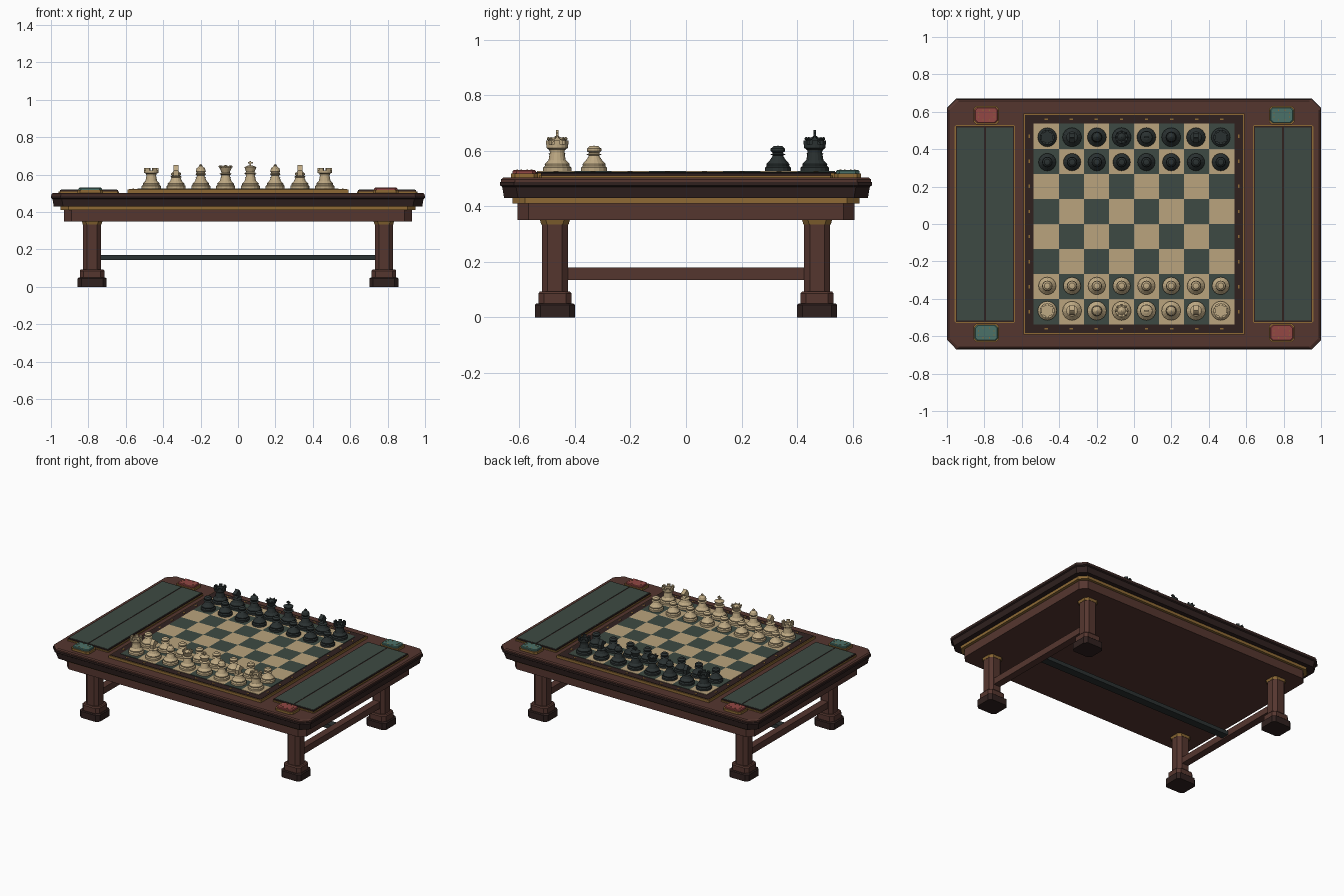
import bpy, bmesh, math
from mathutils import Matrix, Vector

if "Cube" in bpy.data.objects:
    bpy.data.objects.remove(bpy.data.objects["Cube"])


def material(name, code):
    lin = []
    for i in (0, 2, 4):
        c = int(code[i:i + 2], 16) / 255
        lin.append(c / 12.92 if c < 0.04 else ((c + 0.055) / 1.055) ** 2.4)
    m = bpy.data.materials.new(name)
    m.use_nodes = True
    m.diffuse_color = (*lin, 1)
    m.node_tree.nodes["Principled BSDF"].inputs["Base Color"].default_value = (*lin, 1)
    return m


brown = material("brown wood", "55362f")
dark = material("dark wood", "30211f")
gold = material("aged gold", "8e6a35")
felt = material("green felt", "3d4a43")
cream = material("cream square", "baa47d")
ivory = material("ivory piece", "bfaa84")
black = material("black piece", "2a3131")
red = material("red plaque", "934744")
teal = material("teal plaque", "4b7168")


def finish(bm, name, mats):
    bmesh.ops.recalc_face_normals(bm, faces=bm.faces)
    mesh = bpy.data.meshes.new(name)
    bm.to_mesh(mesh)
    bm.free()
    for m in mats:
        mesh.materials.append(m)
    return mesh


def place(mesh, name, loc=(0, 0, 0), turn=0):
    ob = bpy.data.objects.new(name, mesh)
    ob.location = loc
    ob.rotation_euler.z = turn
    bpy.context.collection.objects.link(ob)
    return ob


def slab(name, mat, center, half, levels, chamfer=0.0):
    """Stack of corner-cut rectangles; levels are (height, inset)."""
    bm = bmesh.new()
    rings = []
    for z, inset in levels:
        hx, hy, c = half[0] - inset, half[1] - inset, chamfer
        if c:
            pts = [(hx, hy - c), (hx - c, hy), (c - hx, hy), (-hx, hy - c),
                   (-hx, c - hy), (c - hx, -hy), (hx - c, -hy), (hx, c - hy)]
        else:
            pts = [(hx, hy), (-hx, hy), (-hx, -hy), (hx, -hy)]
        rings.append([bm.verts.new((center[0] + x, center[1] + y, z)) for x, y in pts])
    for a, b in zip(rings, rings[1:]):
        for i in range(len(a)):
            j = (i + 1) % len(a)
            bm.faces.new((a[i], a[j], b[j], b[i]))
    bm.faces.new(rings[0])
    bm.faces.new(rings[-1])
    return place(finish(bm, name, [mat]), name)


# Table top
O = (0, 0)
slab("apron", brown, O, (0.93, 0.607), [(0.35, 0), (0.412, 0)], 0.04)
slab("gold_band", gold, O, (0.95, 0.625), [(0.41, 0), (0.43, 0)], 0.045)
slab("edge_moulding", dark, O, (1, 0.67), [(0.43, 0.015), (0.47, 0.008), (0.475, 0), (0.488, 0)], 0.05)
slab("table_top", brown, O, (1, 0.67), [(0.488, 0.004), (0.497, 0.004), (0.503, 0.012)], 0.05)

# Legs, feet and stretchers
for sx in (-1, 1):
    for sy in (-1, 1):
        c = (0.78 * sx, 0.472 * sy)
        slab("foot", dark, c, (0.077, 0.072), [(0, 0), (0.045, 0), (0.05, 0.006)], 0.02)
        slab("ankle_block", brown, c, (0.066, 0.06), [(0.048, 0), (0.086, 0), (0.093, 0.006)], 0.02)
        slab("leg", brown, c, (0.048, 0.047), [(0.09, 0), (0.35, 0)], 0.021)
        slab("leg_collar", gold, c, (0.055, 0.054), [(0.334, 0.005), (0.35, 0)], 0.021)
    slab("side_stretcher", brown, (0.78 * sx, 0), (0.025, 0.44), [(0.135, 0), (0.18, 0)])
slab("centre_stretcher", black, O, (0.77, 0.028), [(0.143, 0), (0.171, 0)])

# Side trays with two felt leaves, and corner plaques
for sx in (-1, 1):
    slab("tray_rim", gold, (0.797 * sx, 0), (0.162, 0.529), [(0.5, 0), (0.511, 0)], 0.008)
    slab("tray", dark, (0.797 * sx, 0), (0.156, 0.523), [(0.5, 0), (0.519, 0)])
    for dx in (-0.077, 0.077):
        slab("felt_leaf", felt, (0.797 * sx + dx, 0), (0.0725, 0.517), [(0.515, 0), (0.521, 0)])
    for sy in (-1, 1):
        c = (0.79 * sx, 0.582 * sy)
        colour = teal if sx == sy else red
        slab("plaque_rim", gold, c, (0.069, 0.049), [(0.5, 0), (0.518, 0)], 0.015)
        slab("plaque", colour, c, (0.062, 0.042), [(0.515, 0), (0.526, 0), (0.53, 0.004)], 0.013)
        for i in range(8):
            a = math.tau * (i + 0.5) / 8
            p = (c[0] + 0.045 * math.cos(a), c[1] + 0.028 * math.sin(a))
            slab("plaque_stud", gold, p, (0.003, 0.003), [(0.529, 0), (0.532, 0)])

# Playing board
CELL = 0.134
TOP = 0.526
slab("board_rim", gold, O, (0.59, 0.59), [(0.5, 0), (0.52, 0)])
slab("board_border", dark, O, (0.583, 0.583), [(0.51, 0), (0.523, 0)])
bm = bmesh.new()
bmesh.ops.create_grid(bm, x_segments=8, y_segments=8, size=4 * CELL)
for f in bm.faces:
    m = f.calc_center_median()
    f.material_index = (math.floor(m.x / CELL) + math.floor(m.y / CELL)) % 2
low = bmesh.ops.extrude_face_region(bm, geom=bm.faces[:])["geom"]
for v in low:
    if isinstance(v, bmesh.types.BMVert):
        v.co.z -= 0.006
place(finish(bm, "board_squares", [felt, cream]), "board_squares", (0, 0, TOP))
for i in range(8):
    t = (i - 3.5) * CELL
    for s in (-0.56, 0.56):
        slab("border_tick", gold, (t, s), (0.009, 0.005), [(0.522, 0), (0.525, 0)])
        slab("border_tick", gold, (s, t), (0.005, 0.009), [(0.522, 0), (0.525, 0)])


# Chess pieces: turned bodies plus details
def lathe(bm, profile, n=16):
    rings = []
    for r, z in profile:
        if r == 0:
            rings.append([bm.verts.new((0, 0, z))] * n)
        else:
            rings.append([bm.verts.new((r * math.cos(math.tau * i / n), r * math.sin(math.tau * i / n), z))
                          for i in range(n)])
    for a, b in zip(rings, rings[1:]):
        for i in range(n):
            j = (i + 1) % n
            bm.faces.new(list(dict.fromkeys((a[i], a[j], b[j], b[i]))))


def box(bm, loc, size, turn=0):
    mat = Matrix.Translation(loc) @ Matrix.Rotation(turn, 4, "Z") @ Matrix.Diagonal((*size, 1))
    bmesh.ops.create_cube(bm, size=1, matrix=mat)


def around(n, r, z):
    for i in range(n):
        a = math.tau * i / n
        yield Vector((r * math.cos(a), r * math.sin(a), z)), a


BASE = [(0, 0), (0.051, 0), (0.051, 0.013), (0.044, 0.019), (0.045, 0.026), (0.031, 0.04)]
BODY = {
    "pawn": [(0.018, 0.056), (0.028, 0.06), (0.017, 0.065), (0.026, 0.073), (0.026, 0.081), (0.016, 0.09), (0, 0.092)],
    "rook": [(0.026, 0.068), (0.028, 0.078), (0.039, 0.084), (0.039, 0.097), (0.028, 0.097), (0.028, 0.092), (0, 0.092)],
    "knight": [(0.024, 0.058), (0.031, 0.063), (0.022, 0.068), (0, 0.07)],
    "bishop": [(0.019, 0.07), (0.03, 0.075), (0.019, 0.08), (0.027, 0.092), (0.022, 0.108), (0.007, 0.12),
               (0.009, 0.125), (0, 0.13)],
    "queen": [(0.021, 0.073), (0.033, 0.078), (0.021, 0.084), (0.034, 0.114), (0.022, 0.112), (0.01, 0.122), (0, 0.127)],
    "king": [(0.021, 0.076), (0.034, 0.081), (0.022, 0.087), (0.032, 0.114), (0.014, 0.122), (0, 0.124)],
}
HORSE = [(-0.02, 0.066), (0.018, 0.066), (0.008, 0.088), (0.03, 0.09), (0.032, 0.102),
         (0.008, 0.117), (0.002, 0.126), (-0.008, 0.117), (-0.022, 0.095)]


def piece(kind, mat):
    bm = bmesh.new()
    k = 0.92 if kind == "pawn" else 1
    lathe(bm, [(r * k, z) for r, z in BASE] + BODY[kind])
    if kind == "rook":
        for p, a in around(6, 0.034, 0.103):
            box(bm, p, (0.012, 0.022, 0.014), a)
    elif kind == "queen":
        for p, a in around(8, 0.031, 0.117):
            bmesh.ops.create_icosphere(bm, subdivisions=1, radius=0.007, matrix=Matrix.Translation(p))
    elif kind == "king":
        box(bm, (0, 0, 0.134), (0.008, 0.008, 0.028))
        box(bm, (0, 0, 0.138), (0.026, 0.008, 0.008))
    elif kind == "knight":
        f = bm.faces.new([bm.verts.new((-0.013, y, z)) for y, z in HORSE])
        ext = bmesh.ops.extrude_face_region(bm, geom=[f])["geom"]
        bmesh.ops.translate(bm, vec=(0.026, 0, 0), verts=[v for v in ext if isinstance(v, bmesh.types.BMVert)])
    return finish(bm, kind, [mat])


ORDER = ["rook", "knight", "bishop", "queen", "king", "bishop", "knight", "rook"]
for side, label, mat in ((-1, "ivory", ivory), (1, "black", black)):
    meshes = {kind: piece(kind, mat) for kind in BODY}
    turn = math.pi if side > 0 else 0
    for i, kind in enumerate(ORDER):
        x = (i - 3.5) * 0.1325
        place(meshes[kind], f"{label}_{kind}", (x, side * 0.464, TOP), turn)
        place(meshes["pawn"], f"{label}_pawn", (x, side * 0.331, TOP), turn)
